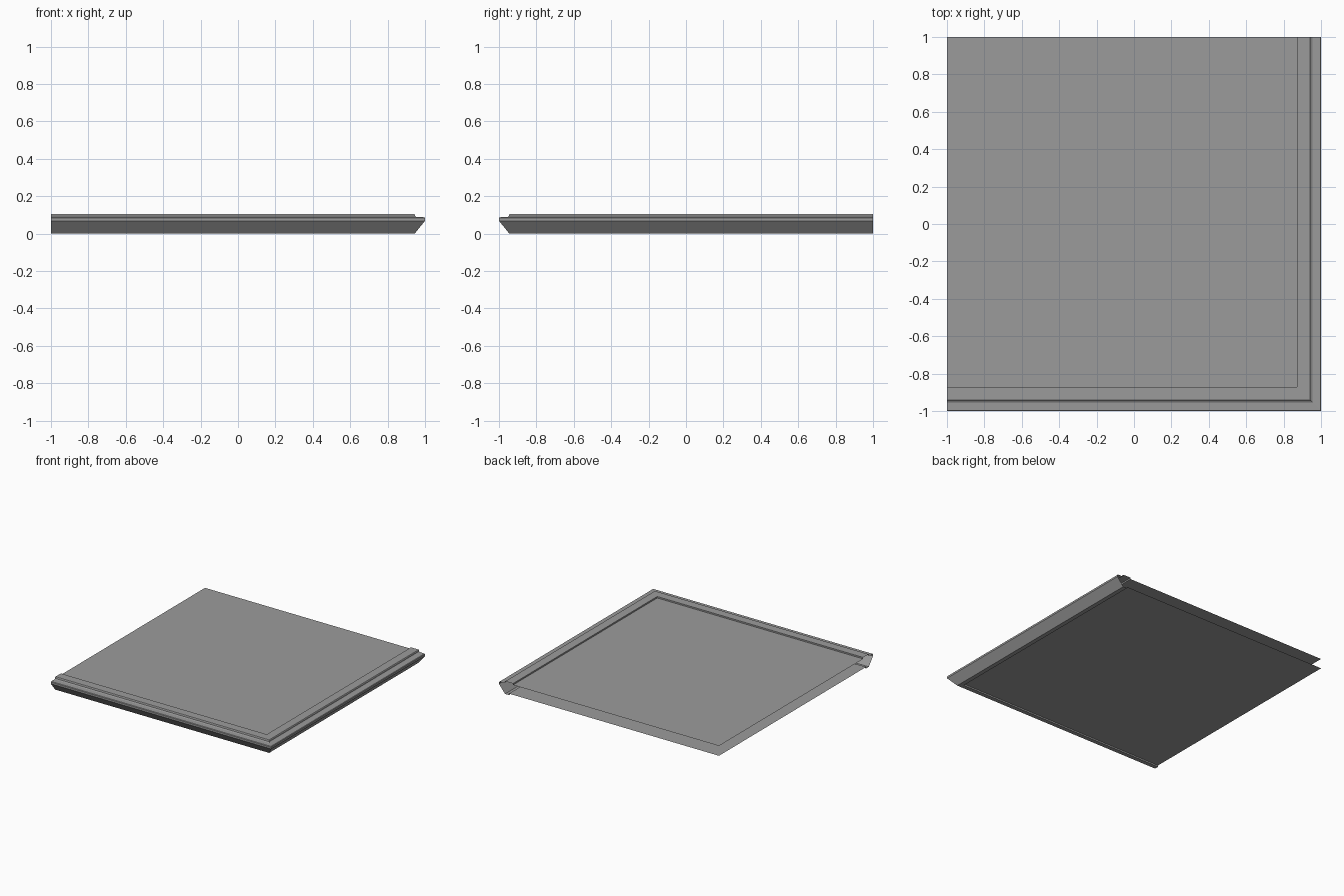
import bpy, bmesh

if "Cube" in bpy.data.objects:
    bpy.data.objects.remove(bpy.data.objects["Cube"])

# Moulding section: (distance from centre, height), from the inner top step round to the underside lip
PROFILE = [(0.872, 0.093), (0.872, 0.105), (0.942, 0.105), (0.945, 0.102),
           (0.947, 0.093), (0.955, 0.088), (0.996, 0.087), (1.0, 0.083),
           (1.0, 0.068), (0.945, 0.0), (0.91, 0.0), (0.91, 0.012)]

stone = bpy.data.materials.new("dark_grey")
stone.diffuse_color = (0.33, 0.33, 0.33, 1)
stone.use_nodes = True
stone.node_tree.nodes["Principled BSDF"].inputs["Base Color"].default_value = stone.diffuse_color


def make_object(name, bm):
    mesh = bpy.data.meshes.new(name)
    bm.to_mesh(mesh)
    bm.free()
    mesh.materials.append(stone)
    obj = bpy.data.objects.new(name, mesh)
    bpy.context.collection.objects.link(obj)
    return obj


def sheet(name, d, z, up):
    # Flat square reaching the open back and left edges
    bm = bmesh.new()
    pts = [(-1, -d, z), (d, -d, z), (d, 1, z), (-1, 1, z)]
    bm.faces.new([bm.verts.new(p) for p in (pts if up else pts[::-1])])
    return make_object(name, bm)


# Edge moulding: mitred along the front and right sides, ends left open
bm = bmesh.new()
rows = [[bm.verts.new(p) for p in ((-1, -d, z), (d, -d, z), (d, 1, z))]
        for d, z in PROFILE]
for a, b in zip(rows, rows[1:]):
    for i in range(2):
        bm.faces.new((a[i], b[i], b[i + 1], a[i + 1]))
make_object("edge_moulding", bm)

# Recessed top and the underside
sheet("top_panel", *PROFILE[0], True)
sheet("bottom_panel", *PROFILE[-1], False)
